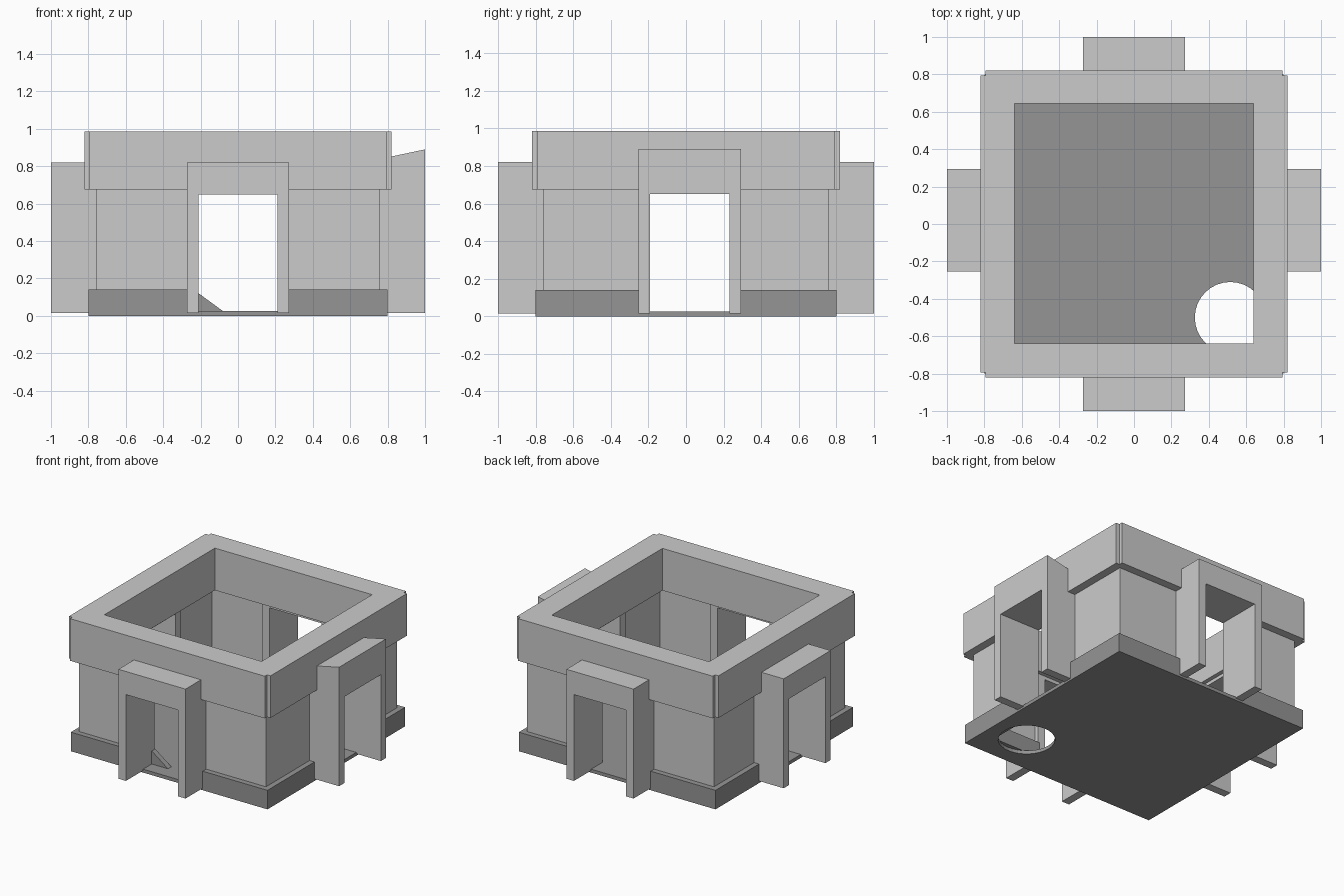
import bpy, bmesh, math
from mathutils import Matrix, Vector

if "Cube" in bpy.data.objects:
    bpy.data.objects.remove(bpy.data.objects["Cube"])

dark = bpy.data.materials.new("dark_grey")
dark.diffuse_color = (0.3, 0.3, 0.3, 1)
dark.use_nodes = True
dark.node_tree.nodes["Principled BSDF"].inputs["Base Color"].default_value = dark.diffuse_color


def prism(name, points, depth, mat=None):
    """Extrude a closed loop of 3D points along the depth vector."""
    bm = bmesh.new()
    face = bm.faces.new([bm.verts.new(p) for p in points])
    new = bmesh.ops.extrude_face_region(bm, geom=[face])["geom"]
    bmesh.ops.translate(bm, vec=Vector(depth),
                        verts=[v for v in new if isinstance(v, bmesh.types.BMVert)])
    bmesh.ops.recalc_face_normals(bm, faces=bm.faces)
    mesh = bpy.data.meshes.new(name)
    bm.to_mesh(mesh)
    bm.free()
    if mat:
        mesh.materials.append(mat)
    obj = bpy.data.objects.new(name, mesh)
    bpy.context.collection.objects.link(obj)
    return obj


def cut(obj, cutter):
    mod = obj.modifiers.new("cut", 'BOOLEAN')
    mod.operation, mod.object, mod.solver = 'DIFFERENCE', cutter, 'EXACT'
    cutter.hide_render = True
    cutter.hide_set(True)


def corners(name, inner, outer, end, z0, z1, mat=None):
    """Four L-shaped pieces leaving gaps for the doorways."""
    for sx, sy in ((-1, -1), (1, -1), (1, 1), (-1, 1)):
        ex, ey = sx * end, sy * end + 0.02
        i, o = inner, outer
        loop = [(ex, sy * o), (sx * o, sy * o), (sx * o, ey),
                (sx * i, ey), (sx * i, sy * i), (ex, sy * i)]
        side = ("front" if sy < 0 else "back") + ("_left" if sx < 0 else "_right")
        prism(f"{name}_{side}", [(x, y, z0) for x, y in loop], (0, 0, z1 - z0), mat)


# Floor slab with round hole
floor = prism("floor", [(-.8, -.8, 0), (.8, -.8, 0), (.8, .8, 0), (-.8, .8, 0)],
              (0, 0, .025), dark)
hole = [(.515 + .19 * math.cos(a * math.tau / 32),
         -.5 + .19 * math.sin(a * math.tau / 32), -.1) for a in range(32)]
cut(floor, prism("floor_hole_cutter", hole, (0, 0, .2)))

# Skirting and walls
corners("skirting", .66, .80, .265, .025, .14, dark)
corners("wall", .70, .76, .25, .025, .68)

# Sloped skirting end inside the front doorway
prism("skirting_wedge", [(-.265, -.70, .025), (-.08, -.70, .025), (-.21, -.70, .12),
                         (-.265, -.70, .14)], (0, .04, 0), dark)

# Top band with notched corners and a square opening
a, b = .82, .793
outline = [(-a, -b), (-b, -b), (-b, -a), (b, -a), (b, -b), (a, -b),
           (a, b), (b, b), (b, a), (-b, a), (-b, b), (-a, b)]
band = prism("top_band", [(x, y, .675) for x, y in outline], (0, 0, .31))
s = .64
cut(band, prism("band_cutter", [(-s, -s, .5), (s, -s, .5), (s, s + .005, .5), (-s, s + .005, .5)],
                (0, 0, .7)))

# Door frames, the right one with a lintel rising outwards
for name, turn, offset, top in (("front", 0, 0, .82), ("right", 90, .02, .89),
                                ("back", 180, 0, .82), ("left", 270, .02, .82)):
    w, d, z0, z1 = .273, .212, .015, .65
    arch = [(-w, z0), (-d, z0), (-d, z1), (d, z1), (d, z0), (w, z0), (w, .82), (-w, .82)]
    frame = prism(f"door_frame_{name}", [(x, -1.0, z) for x, z in arch], (0, .33, 0))
    for v in frame.data.vertices:
        if v.co.z > .8 and v.co.y < -.9:
            v.co.z = top
    frame.data.transform(Matrix.Translation((0, offset, 0))
                         @ Matrix.Rotation(math.radians(turn), 4, 'Z'))
